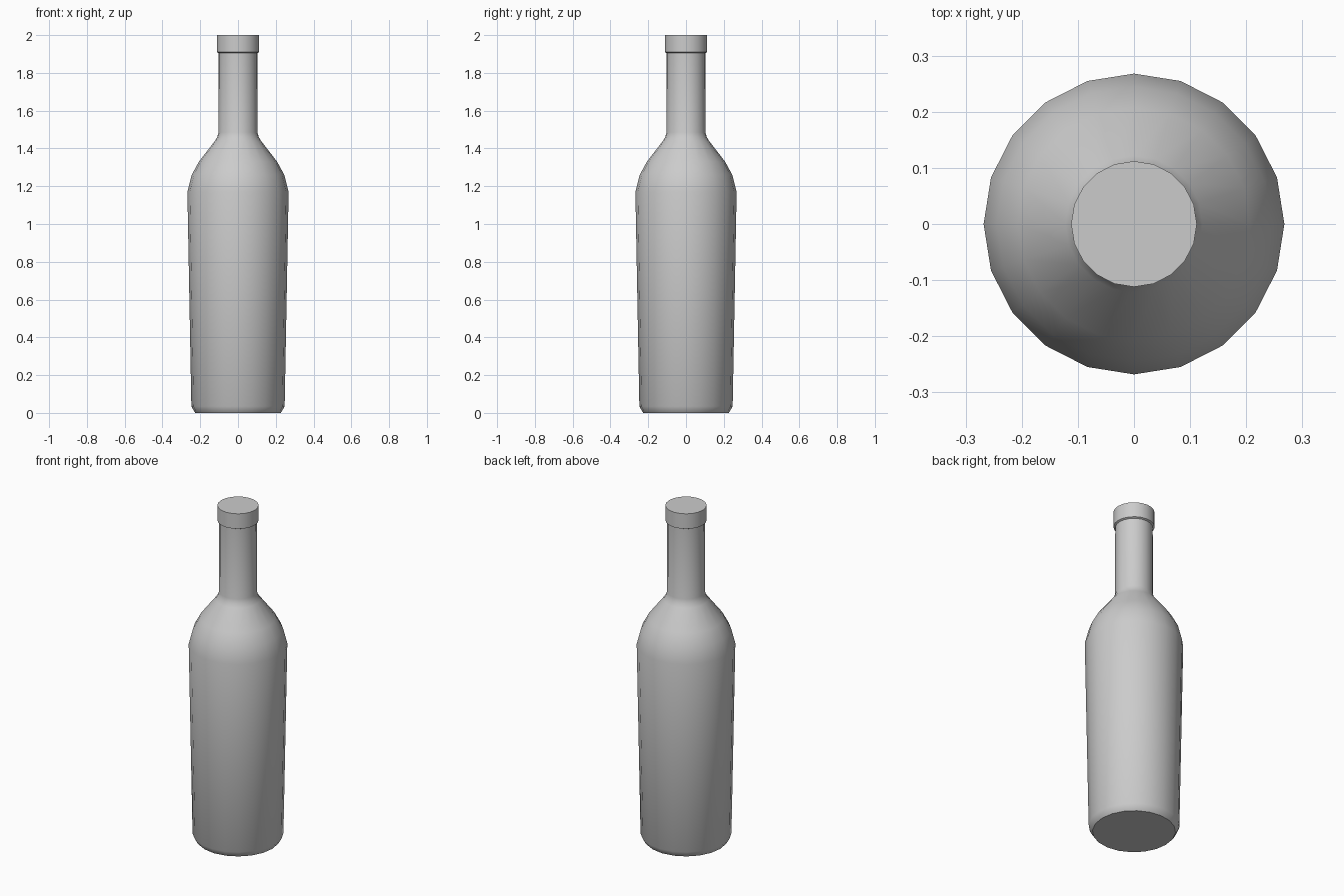
import bpy, bmesh, math

if "Cube" in bpy.data.objects:
    bpy.data.objects.remove(bpy.data.objects["Cube"])

SIDES = 20

# Bottle silhouette from base to mouth: (radius, height)
PROFILE = [
    (0.226, 0.0), (0.232, 0.008), (0.247, 0.035),   # rounded base edge
    (0.268, 1.17), (0.245, 1.26), (0.207, 1.33),    # body and shoulder
    (0.122, 1.44), (0.110, 1.46), (0.103, 1.485),   # curve into the neck
    (0.102, 1.905), (0.112, 1.91), (0.112, 2.0),    # neck and lip
]

bm = bmesh.new()


def ring(radius, z):
    return [bm.verts.new((radius * math.cos(2 * math.pi * i / SIDES),
                          radius * math.sin(2 * math.pi * i / SIDES), z))
            for i in range(SIDES)]


# Walls
rings = [ring(r, z) for r, z in PROFILE]
for low, high in zip(rings, rings[1:]):
    for i in range(SIDES):
        j = (i + 1) % SIDES
        bm.faces.new((low[i], low[j], high[j], high[i]))

# Flat base and closed mouth
bm.faces.new(rings[0][::-1])
bm.faces.new(rings[-1])

mesh = bpy.data.meshes.new("bottle")
bm.to_mesh(mesh)
bm.free()
bottle = bpy.data.objects.new("bottle", mesh)
bpy.context.collection.objects.link(bottle)

# Smooth walls with crisp lip, mouth and base edges
bpy.context.view_layer.objects.active = bottle
bottle.select_set(True)
bpy.ops.object.shade_smooth_by_angle(angle=math.radians(40))
